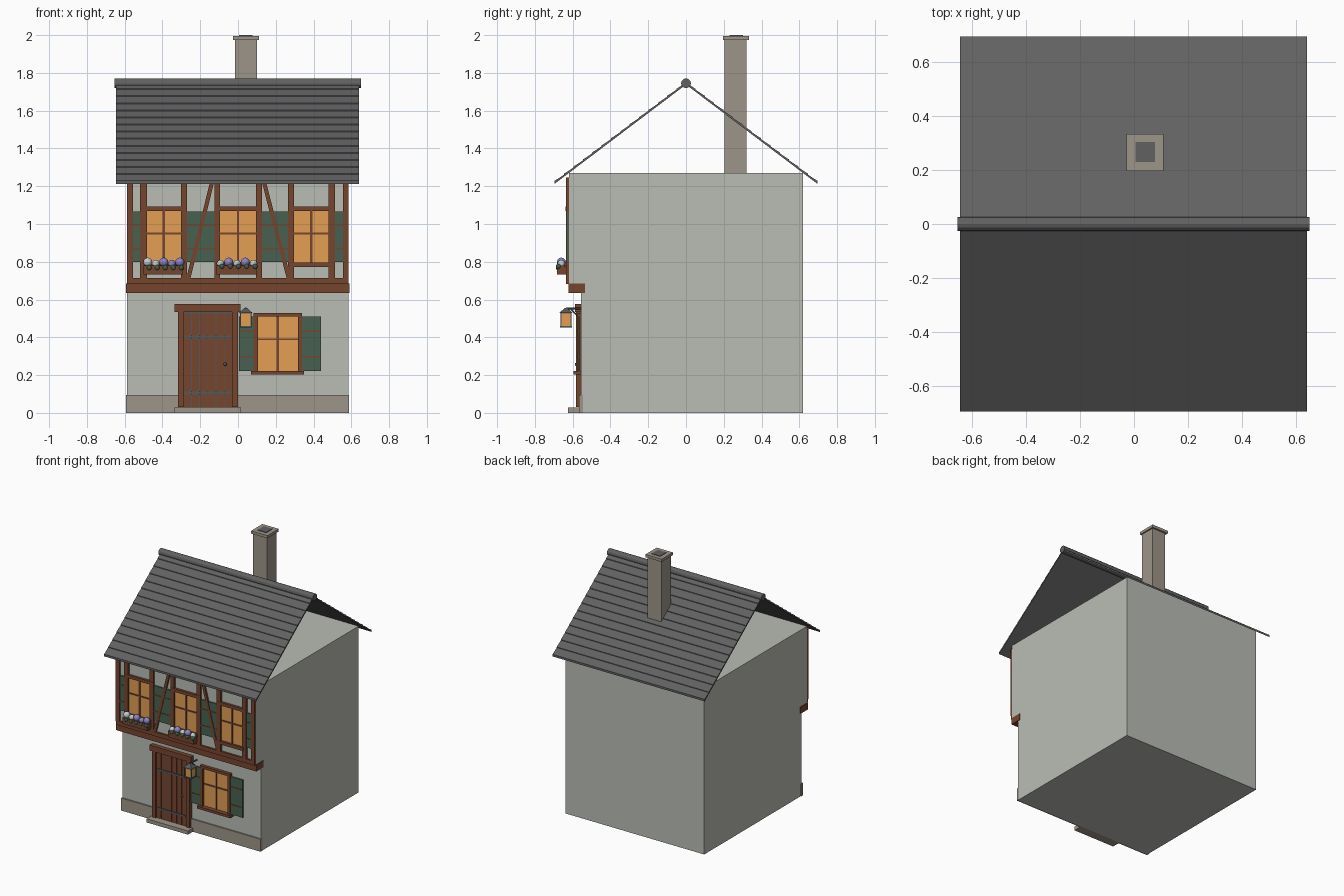
import bpy, bmesh, math
from mathutils import Vector, Matrix

if "Cube" in bpy.data.objects:
    bpy.data.objects.remove(bpy.data.objects["Cube"], do_unlink=True)


def material(name, r, g, b):
    m = bpy.data.materials.new(name)
    m.use_nodes = True
    m.diffuse_color = (r, g, b, 1)
    m.node_tree.nodes["Principled BSDF"].inputs["Base Color"].default_value = (r, g, b, 1)
    return m


PLASTER = material("plaster", 0.49, 0.51, 0.46)
STONE = material("stone", 0.34, 0.30, 0.25)
SLATE = material("slate", 0.12, 0.12, 0.123)
TIMBER = material("timber", 0.18, 0.06, 0.028)
GREEN = material("shutter green", 0.064, 0.12, 0.082)
GLOW = material("lit glass", 0.77, 0.35, 0.087)
IRON = material("iron", 0.09, 0.095, 0.1)
LILAC = material("lilac petals", 0.27, 0.23, 0.57)
PALE = material("pale petals", 0.54, 0.6, 0.65)
LEAF = material("leaf", 0.05, 0.11, 0.06)


def finish(name, bm, mat):
    bmesh.ops.recalc_face_normals(bm, faces=bm.faces)
    me = bpy.data.meshes.new(name)
    bm.to_mesh(me)
    bm.free()
    me.materials.append(mat)
    ob = bpy.data.objects.new(name, me)
    bpy.context.collection.objects.link(ob)
    return ob


def box(name, mat, x0, x1, y0, y1, z0, z1):
    bm = bmesh.new()
    size = Matrix.Diagonal((x1 - x0, y1 - y0, z1 - z0, 1))
    mid = Matrix.Translation(((x0 + x1) / 2, (y0 + y1) / 2, (z0 + z1) / 2))
    bmesh.ops.create_cube(bm, size=1, matrix=mid @ size)
    return finish(name, bm, mat)


def prism(name, mat, profile, axis, lo, hi):
    """Extrude a (y, z) or (x, z) outline along the x or y axis."""
    bm = bmesh.new()
    place = (lambda a, b: (lo, a, b)) if axis == "x" else (lambda a, b: (a, lo, b))
    face = bm.faces.new([bm.verts.new(place(a, b)) for a, b in profile])
    move = bmesh.ops.extrude_face_region(bm, geom=[face])
    verts = [g for g in move["geom"] if isinstance(g, bmesh.types.BMVert)]
    shift = Vector((hi - lo, 0, 0)) if axis == "x" else Vector((0, hi - lo, 0))
    bmesh.ops.translate(bm, verts=verts, vec=shift)
    return finish(name, bm, mat)


def cylinder(name, mat, start, end, r1, r2, sides):
    bm = bmesh.new()
    a, b = Vector(start), Vector(end)
    turn = (b - a).to_track_quat("Z", "Y").to_matrix().to_4x4()
    bmesh.ops.create_cone(bm, cap_ends=True, segments=sides, radius1=r1, radius2=r2,
                          depth=(b - a).length, matrix=Matrix.Translation((a + b) / 2) @ turn)
    return finish(name, bm, mat)


def ball(name, mat, x, y, z, r):
    bm = bmesh.new()
    bmesh.ops.create_uvsphere(bm, u_segments=12, v_segments=8, radius=r,
                              matrix=Matrix.Translation((x, y, z)))
    for f in bm.faces:
        f.smooth = True
    return finish(name, bm, mat)


LOW, UP = -0.555, -0.62  # front wall planes of the two storeys

# Walls with the overhanging upper storey, and the stone base
prism("walls", PLASTER, [(LOW, 0), (0.62, 0), (0.62, 1.27), (UP, 1.27), (UP, 0.67), (LOW, 0.67)],
      "x", -0.588, 0.585)
box("stone_base", STONE, -0.592, 0.588, -0.566, -0.545, 0, 0.095)

# Roof: two thin slopes with stepped slate courses, open at the gables
ROWS, EAVE, DROP = 14, 0.695, 0.525
for side, name in ((-1, "front_roof"), (1, "back_roof")):
    outline = [(side * EAVE, 1.745 - DROP - 0.007), (0, 1.738)]
    for i in range(ROWS):
        for t, lift in ((i / ROWS, 0.004), ((i + 1) / ROWS, 0.009)):
            outline.append((side * EAVE * t, 1.745 - DROP * t + lift))
    prism(name, SLATE, outline, "x", -0.645, 0.641)
cylinder("ridge_cap", SLATE, (-0.655, 0, 1.745), (0.65, 0, 1.745), 0.026, 0.026, 12)

# Chimney
box("chimney", STONE, -0.015, 0.1, 0.205, 0.32, 1.27, 1.98)
box("chimney_cap", STONE, -0.027, 0.11, 0.197, 0.333, 1.975, 1.996)
box("chimney_flue", SLATE, 0.006, 0.078, 0.229, 0.303, 1.985, 2.0)

# Upper storey timber frame
box("jetty_beam", TIMBER, -0.594, 0.59, -0.622, -0.535, 0.635, 0.685)
box("sill_beam", TIMBER, -0.588, 0.585, -0.634, UP, 0.683, 0.715)
POSTS = [(-0.588, -0.557), (-0.52, -0.483), (-0.302, -0.27), (-0.125, -0.095),
         (0.095, 0.127), (0.265, 0.297), (0.48, 0.513), (0.555, 0.585)]
for x0, x1 in POSTS:
    box("upper_post", TIMBER, x0, x1, -0.636, UP, 0.71, 1.245)
for top, foot in ((-0.133, -0.262), (0.133, 0.268)):
    prism("brace", TIMBER, [(foot - 0.011, 0.715), (foot + 0.011, 0.715),
                            (top + 0.011, 1.24), (top - 0.011, 1.24)], "y", -0.633, UP)


def window(x0, x1, z0, z1, wall, bar_z):
    box("window_glass", GLOW, x0, x1, wall - 0.006, wall, z0, z1)
    mid = (x0 + x1) / 2
    box("window_mullion", TIMBER, mid - 0.006, mid + 0.006, wall - 0.012, wall, z0, z1)
    box("window_bar", TIMBER, x0, x1, wall - 0.011, wall, bar_z - 0.005, bar_z + 0.005)


def shutter(x0, x1, z0, z1, wall):
    box("shutter", GREEN, x0, x1, wall - 0.009, wall, z0, z1)
    for t in (0.26, 0.73):
        z = z0 + (z1 - z0) * t
        box("shutter_batten", TIMBER, x0, x1, wall - 0.012, wall, z - 0.004, z + 0.004)


# Upper windows and the shutters filling the bays between them
for x0, x1 in ((-0.483, -0.302), (-0.095, 0.095), (0.297, 0.48)):
    window(x0, x1, 0.795, 1.07, UP, 0.95)
    box("window_lintel", TIMBER, x0 - 0.03, x1 + 0.03, -0.638, UP, 1.068, 1.092)
    box("window_sill", TIMBER, x0 - 0.01, x1 + 0.01, -0.642, UP, 0.772, 0.797)
for x0, x1 in ((-0.588, -0.483), (-0.27, -0.125), (0.127, 0.265), (0.513, 0.585)):
    shutter(x0, x1, 0.8, 1.065, UP)

# Flower boxes
for number, (x0, x1) in enumerate(((-0.5, -0.29), (-0.115, 0.1))):
    box("flower_box", TIMBER, x0, x1, -0.682, -0.63, 0.733, 0.78)
    for i in range(5):
        x = x0 + 0.022 + i * (x1 - x0 - 0.04) / 4
        pale = i < 2 if number == 0 else i in (0, 2, 4)
        big = i % 2 == number
        ball("flower", PALE if pale else LILAC, x, -0.66, 0.798 if big else 0.79,
             0.024 if big else 0.02)
        ball("leaves", LEAF, x + 0.008, -0.674, 0.768 if number == 0 else 0.775, 0.015)

# Ground floor window
window(0.1, 0.322, 0.222, 0.512, LOW, 0.39)
for x0, x1 in ((0.083, 0.105), (0.317, 0.338)):
    box("window_jamb", TIMBER, x0, x1, -0.578, LOW, 0.215, 0.53)
box("window_head", TIMBER, 0.083, 0.338, -0.578, LOW, 0.51, 0.53)
box("window_ledge", TIMBER, 0.068, 0.35, -0.595, LOW, 0.203, 0.222)
shutter(0.004, 0.083, 0.222, 0.51, LOW - 0.008)
shutter(0.338, 0.44, 0.222, 0.51, LOW - 0.008)

# Door with planks, iron straps, frame and step
PLANKS, D0, D1 = 6, -0.29, -0.03
box("door_back", IRON, D0, D1, -0.567, LOW, 0.03, 0.535)
width = (D1 - D0) / PLANKS
for i in range(PLANKS):
    x = D0 + i * width
    box("door_plank", TIMBER, x + 0.002, x + width - 0.002, -0.572, LOW, 0.03, 0.527)
for z in (0.105, 0.402):
    box("door_strap", IRON, -0.283, -0.038, -0.577, -0.57, z - 0.007, z + 0.007)
ball("door_handle", IRON, -0.068, -0.58, 0.257, 0.009)
for x0, x1 in ((-0.318, -0.288), (-0.032, -0.001)):
    box("door_post", TIMBER, x0, x1, -0.582, LOW, 0.03, 0.54)
box("door_lintel", TIMBER, -0.335, 0.013, -0.588, LOW, 0.535, 0.577)
box("door_step", STONE, -0.335, 0.015, -0.625, -0.55, 0, 0.028)

# Hanging lantern on its bracket
LX, LY = 0.041, -0.635
box("lantern_glass", GLOW, LX - 0.026, LX + 0.026, LY - 0.026, LY + 0.026, 0.46, 0.53)
for sx in (-1, 1):
    for sy in (-1, 1):
        x, y = LX + sx * 0.027, LY + sy * 0.027
        box("lantern_bar", IRON, x - 0.003, x + 0.003, y - 0.003, y + 0.003, 0.455, 0.535)
box("lantern_base", IRON, LX - 0.031, LX + 0.031, LY - 0.031, LY + 0.031, 0.453, 0.46)
roof = cylinder("lantern_roof", IRON, (0, 0, 0), (0, 0, 0.026), 0.05, 0.008, 4)
roof.location = (LX, LY, 0.53)
roof.rotation_euler.z = math.pi / 4
cylinder("bracket_arm", IRON, (LX, LY, 0.553), (LX, LOW, 0.553), 0.005, 0.005, 8)
cylinder("bracket_strut", IRON, (LX, -0.61, 0.55), (LX, LOW, 0.495), 0.004, 0.004, 8)
